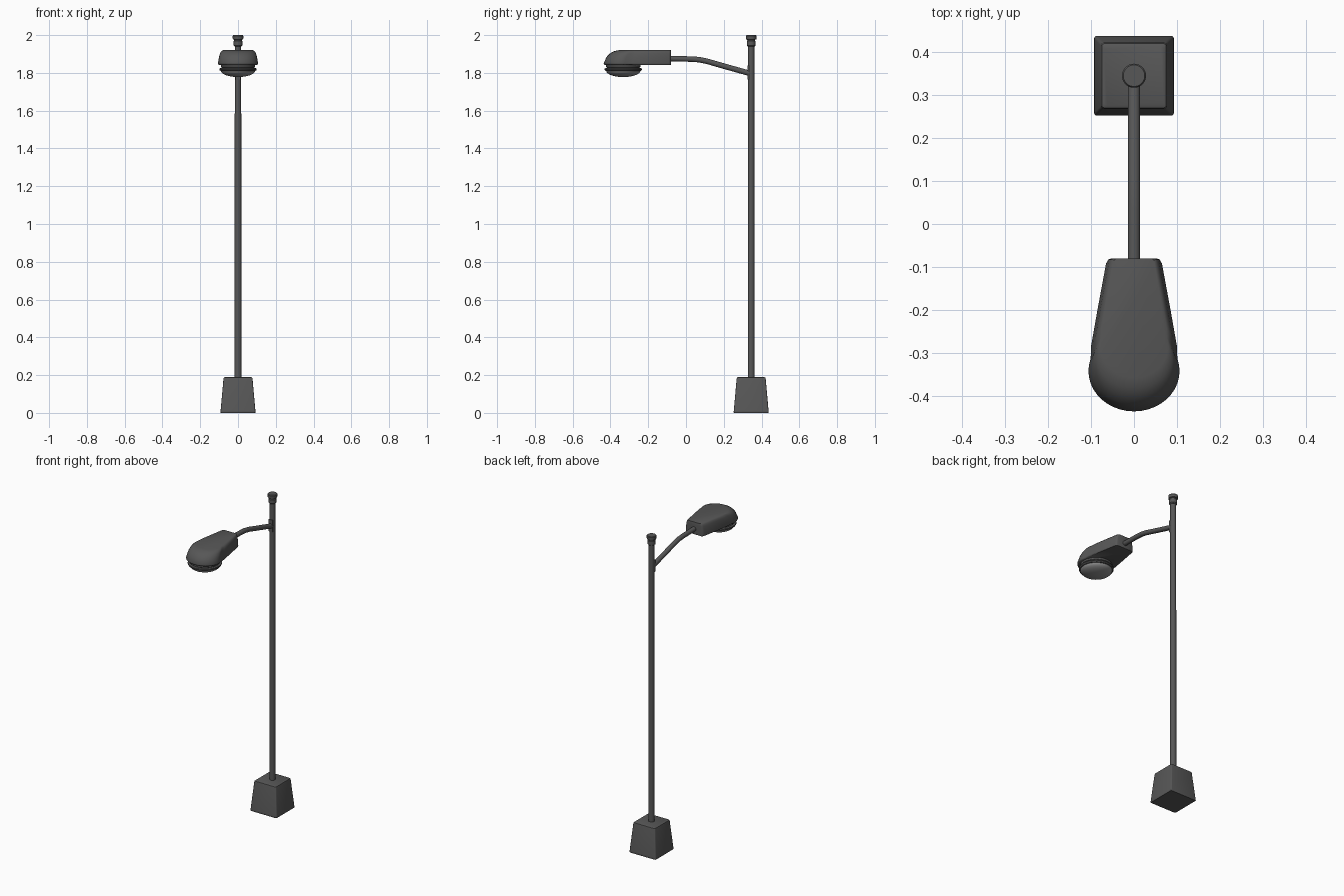
import bpy, bmesh, math
from mathutils import Vector

if "Cube" in bpy.data.objects:
    bpy.data.objects.remove(bpy.data.objects["Cube"])

POLE_Y = 0.345


def material(name, v):
    m = bpy.data.materials.new(name)
    m.diffuse_color = (v, v, v, 1)
    m.use_nodes = True
    m.node_tree.nodes["Principled BSDF"].inputs["Base Color"].default_value = m.diffuse_color
    return m


METAL = material("dark grey metal", 0.095)
GLASS = material("grey lens", 0.27)


def loft(name, rings, mat, angle=35):
    """Skin a list of equal-length closed rings and cap both ends."""
    bm = bmesh.new()
    loops = [[bm.verts.new(p) for p in r] for r in rings]
    n = len(loops[0])
    for a, b in zip(loops, loops[1:]):
        for i in range(n):
            j = (i + 1) % n
            bm.faces.new((a[i], a[j], b[j], b[i]))
    bm.faces.new(loops[0][::-1])
    bm.faces.new(loops[-1])
    bmesh.ops.recalc_face_normals(bm, faces=bm.faces)
    me = bpy.data.meshes.new(name)
    bm.to_mesh(me)
    bm.free()
    ob = bpy.data.objects.new(name, me)
    bpy.context.collection.objects.link(ob)
    me.materials.append(mat)
    bpy.ops.object.select_all(action='DESELECT')
    bpy.context.view_layer.objects.active = ob
    ob.select_set(True)
    bpy.ops.object.shade_smooth_by_angle(angle=math.radians(angle))
    return ob


def turned(name, profile, y, mat, n=32):
    """Lathe a (radius, z) profile about a vertical axis."""
    return loft(name, [[(r * math.cos(2 * math.pi * i / n), y + r * math.sin(2 * math.pi * i / n), z)
                        for i in range(n)] for r, z in profile], mat)


# Tapered square base with slightly rounded corners
def square(h, z, c=0.007):
    pts = []
    for k, (sx, sy) in enumerate([(1, 1), (-1, 1), (-1, -1), (1, -1)]):
        for s in range(4):
            a = math.pi / 2 * (k + s / 3)
            pts.append((sx * (h - c) + c * math.cos(a), POLE_Y + sy * (h - c) + c * math.sin(a), z))
    return pts


loft("base", [square(h, z) for h, z in
              [(0.091, 0), (0.093, 0.004), (0.092, 0.012), (0.077, 0.18), (0.075, 0.187), (0.069, 0.19)]], METAL)

# Pole and grooved cap on top
turned("pole", [(0.018, 0.18), (0.017, 1.95)], POLE_Y, METAL)
turned("pole_cap", [(0.018, 1.94), (0.023, 1.945), (0.023, 1.968), (0.02, 1.971), (0.02, 1.975),
                    (0.027, 1.978), (0.028, 1.982), (0.028, 1.996), (0.025, 2.0)], POLE_Y, METAL)

# Arm: round tube swept along a bent path in the yz plane
path = [Vector(p) for p in [(0.345, 1.797), (0.325, 1.801), (0.2, 1.836), (0.11, 1.862),
                            (0.07, 1.870), (0.03, 1.873), (-0.10, 1.876)]]
rings = []
for i, p in enumerate(path):
    t = (path[min(i + 1, len(path) - 1)] - path[max(i - 1, 0)]).normalized()
    r = 0.0145
    rings.append([(r * math.cos(a), p.x - t.y * r * math.sin(a), p.y + t.x * r * math.sin(a))
                  for a in (2 * math.pi * k / 20 for k in range(20))])
loft("arm", rings, METAL)

# Small bracket plate where the arm meets the pole
loft("arm_bracket", [[(x, y, z) for x, y in
                      [(-0.013, 0.325), (0.013, 0.325), (0.013, 0.345), (-0.013, 0.345)]]
                     for z in (1.765, 1.84)], METAL)

# Lamp housing: teardrop outline, drawn in towards the top
BACK = -0.08
half = [(0.053, BACK), (0.060, -0.083), (0.065, -0.092), (0.085, -0.2), (0.1, -0.285)]
half += [(0.106 * math.cos(a), -0.342 - 0.094 * math.sin(a))
         for a in (math.pi / 2 * k / 10 for k in range(-2, 10))]
outline = half + [(0, -0.436)] + [(-x, y) for x, y in reversed(half)]
layers = [(1.843, 0.96, 0.985), (1.846, 0.99, 0.996), (1.852, 1, 1), (1.885, 0.945, 0.955),
          (1.903, 0.90, 0.905), (1.914, 0.84, 0.85), (1.92, 0.75, 0.78)]
loft("lamp_housing", [[(x * sx, BACK + (y - BACK) * sy, z) for x, y in outline]
                      for z, sx, sy in layers], METAL, 50)

# Lens ring under the housing, then the shallow domed lens
LENS_Y = -0.332
turned("lens_ring", [(0.091, 1.85), (0.091, 1.832), (0.087, 1.829), (0.087, 1.826), (0.098, 1.824),
                     (0.099, 1.818), (0.096, 1.812), (0.09, 1.81)], LENS_Y, METAL, 40)
turned("lens", [(0.091 * math.cos(a), 1.812 - 0.034 * math.sin(a))
                for a in (math.radians(d) for d in (0, 12, 24, 36, 48, 60, 72, 82, 88))], LENS_Y, GLASS, 40)
